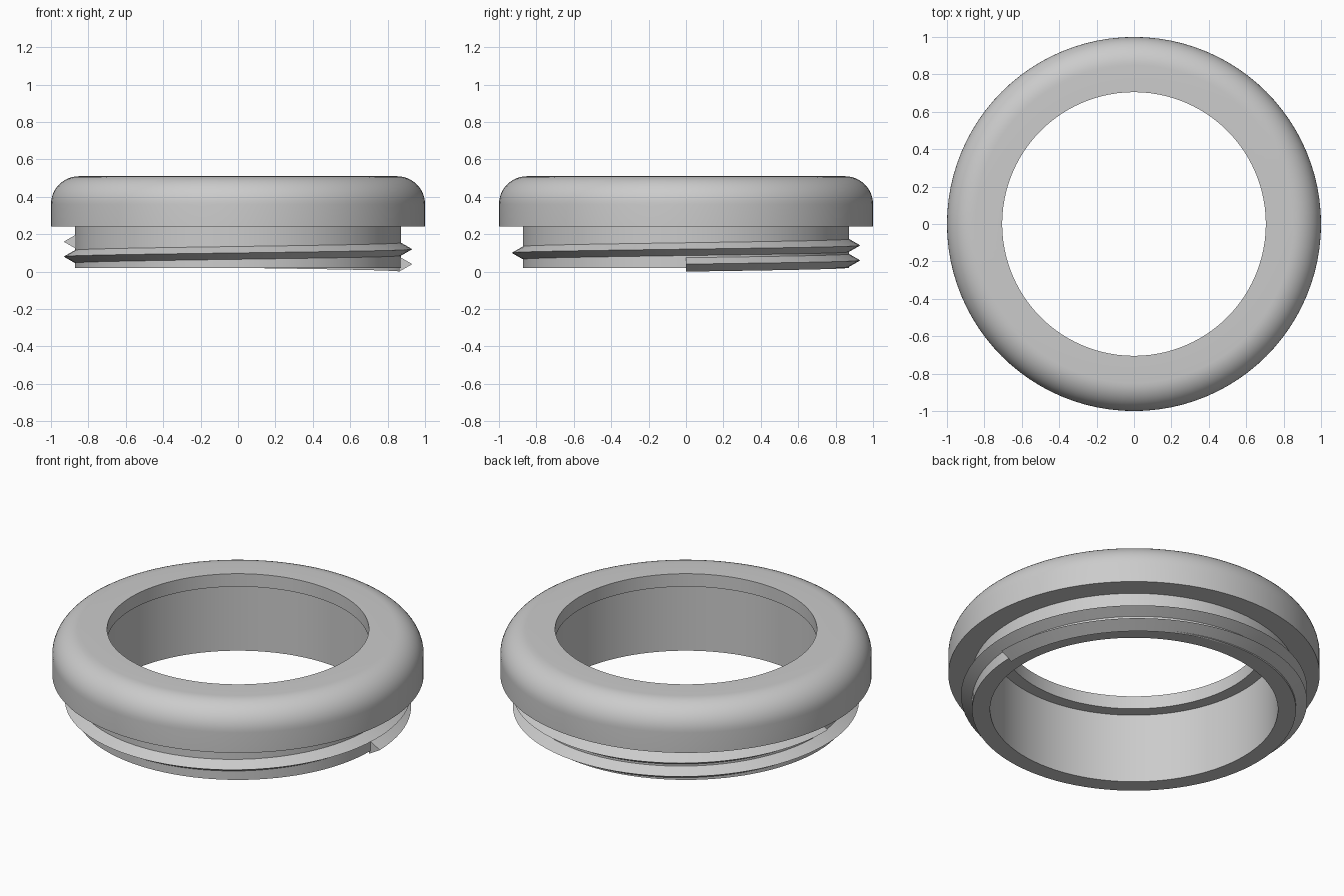
import bpy
import bmesh
from math import cos, sin, pi, radians

if "Cube" in bpy.data.objects:
    bpy.data.objects.remove(bpy.data.objects["Cube"], do_unlink=True)

SEGMENTS = 96  # steps per full turn

grey = bpy.data.materials.new("plain_grey")
grey.use_nodes = True
grey.diffuse_color = (0.6, 0.6, 0.6, 1)
grey.node_tree.nodes["Principled BSDF"].inputs["Base Color"].default_value = (0.6, 0.6, 0.6, 1)


def sweep(name, profile, turns=1.0, pitch=0.0):
    """Turn a closed (radius, z) profile about z, climbing by pitch each turn."""
    bm = bmesh.new()
    steps = int(SEGMENTS * turns)
    closed = pitch == 0
    rings = []
    for i in range(steps if closed else steps + 1):
        a = 2 * pi * i / SEGMENTS
        rise = pitch * i / SEGMENTS
        rings.append([bm.verts.new((r * cos(a), r * sin(a), z + rise)) for r, z in profile])
    n = len(profile)
    for i in range(steps):
        lower, upper = rings[i], rings[(i + 1) % len(rings)]
        for j in range(n):
            k = (j + 1) % n
            bm.faces.new((lower[j], upper[j], upper[k], lower[k]))
    if not closed:
        bm.faces.new(rings[0])
        bm.faces.new(rings[-1])
    bmesh.ops.recalc_face_normals(bm, faces=bm.faces)
    mesh = bpy.data.meshes.new(name)
    bm.to_mesh(mesh)
    bm.free()
    mesh.materials.append(grey)
    obj = bpy.data.objects.new(name, mesh)
    bpy.context.collection.objects.link(obj)
    bpy.ops.object.select_all(action="DESELECT")
    obj.select_set(True)
    bpy.context.view_layer.objects.active = obj
    bpy.ops.object.shade_smooth_by_angle(angle=radians(30))
    return obj


# Collar with rounded shoulder, inner lip and straight neck below
fillet = 0.15
shoulder = [(1 - fillet + fillet * cos(t * pi / 24), 0.51 - fillet + fillet * sin(t * pi / 24))
            for t in range(13)]
sweep("collar_and_neck",
      [(0.775, 0.02), (0.872, 0.02), (0.872, 0.24), (1.0, 0.24)]
      + shoulder
      + [(0.705, 0.51), (0.705, 0.433), (0.775, 0.433)])

# V-shaped screw thread, one and a half turns around the neck
sweep("screw_thread", [(0.862, 0.0), (0.932, 0.04), (0.862, 0.08)], turns=1.5, pitch=0.08)
